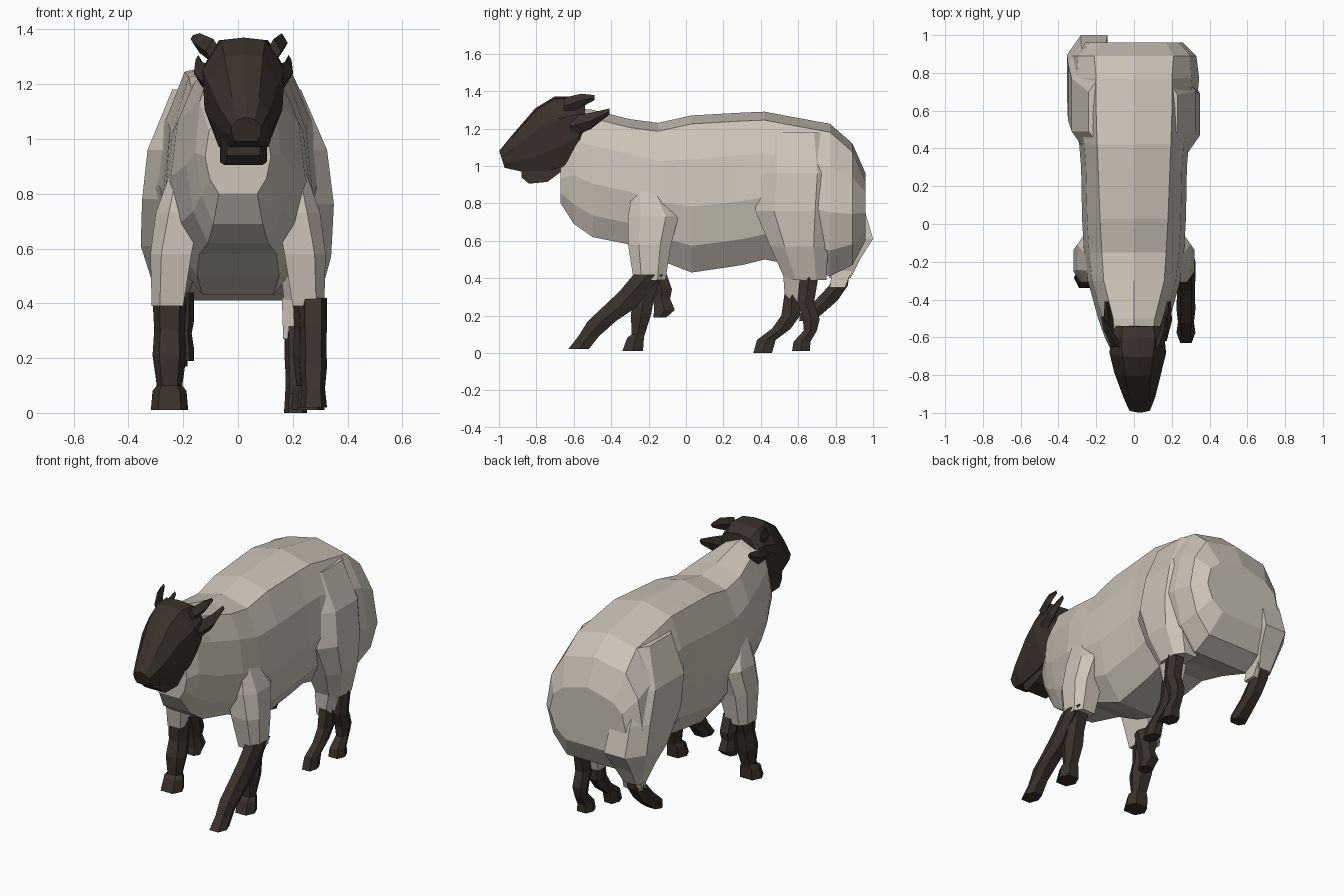
import bpy, bmesh, math
from mathutils import Vector


def material(name, rgb):
    m = bpy.data.materials.new(name)
    m.diffuse_color = (*rgb, 1)
    return m


WOOL = material("cream_wool", (0.60, 0.55, 0.475))
DARK = material("dark_brown_hide", (0.042, 0.031, 0.023))


def loft(name, rings, mat):
    """Skin a list of equal-length point rings and cap both ends."""
    bm = bmesh.new()
    loops = [[bm.verts.new(p) for p in ring] for ring in rings]
    n = len(loops[0])
    for a, b in zip(loops, loops[1:]):
        for i in range(n):
            j = (i + 1) % n
            bm.faces.new((a[i], a[j], b[j], b[i]))
    bm.faces.new(loops[0])
    bm.faces.new(loops[-1])
    bmesh.ops.recalc_face_normals(bm, faces=bm.faces[:])
    me = bpy.data.meshes.new(name)
    bm.to_mesh(me)
    bm.free()
    me.materials.append(mat)
    ob = bpy.data.objects.new(name, me)
    bpy.context.collection.objects.link(ob)
    return ob


def body_ring(y, zt, zb, wt, w, wb):
    h = zt - zb
    half = [(wt, zt - 0.045), (wt + (w - wt) * 0.72, zb + h * 0.72),
            (w, zb + h * 0.42), (w * 0.86, zb + h * 0.17), (wb, zb)]
    pts = [(0, zt)] + half + [(-x, z) for x, z in reversed(half)]
    return [Vector((x, y, z)) for x, z in pts]


def block_ring(z, y0, y1, x0, x1):
    """Horizontal rectangle with cut outer corners."""
    c = min((y1 - y0) * 0.25, abs(x1 - x0) * 0.5)
    s = math.copysign(c * 0.7, x1 - x0)
    return [Vector(p) for p in ((x0, y0, z), (x1 - s, y0, z), (x1, y0 + c, z),
                                (x1, y1 - c, z), (x1 - s, y1, z), (x0, y1, z))]


def leg(name, x, rx, path):
    """Six-sided shank through (z, y, half depth, width factor)."""
    rings = []
    for z, y, ry, k in path:
        w = rx * k
        rings.append([Vector((x + a * w, y + b * ry, z)) for a, b in
                      ((-0.6, -1), (0.6, -1), (1, 0), (0.6, 1), (-0.6, 1), (-1, 0))])
    loft(name, rings, DARK)


# Fleece body from chest to rump
loft("fleece_body", [body_ring(*r) for r in (
    (-0.67, 1.12, 0.80, 0.07, 0.12, 0.07),
    (-0.60, 1.31, 0.69, 0.10, 0.155, 0.09),
    (-0.50, 1.30, 0.62, 0.11, 0.19, 0.11),
    (-0.30, 1.25, 0.58, 0.16, 0.245, 0.14),
    (-0.15, 1.23, 0.50, 0.17, 0.265, 0.15),
    (0.03, 1.27, 0.43, 0.18, 0.275, 0.13),
    (0.30, 1.285, 0.47, 0.19, 0.28, 0.14),
    (0.42, 1.29, 0.50, 0.195, 0.29, 0.15),
    (0.58, 1.26, 0.47, 0.20, 0.325, 0.17),
    (0.77, 1.225, 0.41, 0.20, 0.345, 0.19),
    (0.89, 1.12, 0.47, 0.21, 0.33, 0.19),
    (0.96, 0.96, 0.60, 0.17, 0.26, 0.15))], WOOL)

# Woolly shoulders, both sides
for side, s in (("right", 1), ("left", -1)):
    loft(side + "_shoulder", [block_ring(z, a, b, s * p, s * q) for z, a, b, p, q in (
        (0.90, -0.28, -0.15, 0.12, 0.24),
        (0.73, -0.31, -0.04, 0.14, 0.30),
        (0.58, -0.31, -0.08, 0.17, 0.32),
        (0.39, -0.28, -0.11, 0.20, 0.315))], WOOL)

# Woolly thighs: right one upright, left one swept back
loft("right_thigh", [block_ring(*r) for r in (
    (1.18, 0.43, 0.74, 0.12, 0.23), (0.96, 0.40, 0.79, 0.15, 0.325),
    (0.76, 0.37, 0.79, 0.15, 0.35), (0.57, 0.45, 0.76, 0.15, 0.34),
    (0.39, 0.53, 0.75, 0.17, 0.29))], WOOL)
loft("left_thigh", [block_ring(*r) for r in (
    (1.18, 0.43, 0.76, -0.12, -0.24), (0.96, 0.40, 0.86, -0.15, -0.33),
    (0.78, 0.45, 0.95, -0.15, -0.35), (0.61, 0.58, 1.0, -0.14, -0.355),
    (0.50, 0.70, 0.93, -0.16, -0.32), (0.40, 0.77, 0.88, -0.19, -0.29))], WOOL)

# Wool cuffs over the hind shanks
loft("right_hind_cuff", [block_ring(0.42, 0.52, 0.66, 0.16, 0.28),
                         block_ring(0.27, 0.53, 0.62, 0.165, 0.24)], WOOL)
loft("left_hind_cuff", [block_ring(0.45, 0.78, 0.89, -0.18, -0.29),
                        block_ring(0.35, 0.77, 0.85, -0.17, -0.28)], WOOL)

# Dark shanks and hooves: (height, y, half depth, width factor)
planted = ((0.42, -0.20, 0.07, 1), (0.30, -0.22, 0.05, 0.9), (0.21, -0.24, 0.055, 1),
           (0.10, -0.255, 0.035, 0.75), (0.08, -0.27, 0.045, 1), (0.01, -0.285, 0.055, 1.1))
leg("left_front_leg", -0.25, 0.062, planted)
leg("right_front_leg_planted", 0.255, 0.055, planted)
leg("right_front_leg_forward", 0.275, 0.05, (
    (0.42, -0.20, 0.08, 1), (0.33, -0.28, 0.075, 1), (0.24, -0.36, 0.09, 0.95),
    (0.17, -0.45, 0.075, 1), (0.09, -0.52, 0.055, 0.85), (0.02, -0.575, 0.055, 1)))
leg("left_front_leg_raised", -0.205, 0.045, (
    (0.44, -0.16, 0.05, 1), (0.34, -0.13, 0.055, 1), (0.29, -0.13, 0.045, 0.8),
    (0.23, -0.115, 0.055, 1), (0.19, -0.14, 0.035, 1)))
leg("right_hind_leg_forward", 0.21, 0.042, (
    (0.34, 0.57, 0.04, 1), (0.20, 0.56, 0.05, 0.95), (0.13, 0.51, 0.05, 0.85),
    (0.07, 0.43, 0.05, 0.9), (0.0, 0.41, 0.05, 1)))
leg("right_hind_leg_back", 0.25, 0.045, (
    (0.42, 0.66, 0.05, 1), (0.27, 0.64, 0.045, 1), (0.18, 0.67, 0.045, 0.95),
    (0.12, 0.665, 0.035, 0.8), (0.06, 0.62, 0.045, 1), (0.01, 0.615, 0.048, 1.1)))
leg("left_hind_leg_raised", -0.235, 0.05, (
    (0.46, 0.85, 0.03, 1), (0.36, 0.815, 0.05, 1), (0.28, 0.75, 0.06, 0.9),
    (0.21, 0.67, 0.06, 1), (0.17, 0.64, 0.035, 1)))


# Head, turned slightly to one side
def head_ring(top, bottom, wt, w, wb, x=0.02):
    rows = [(0.0, wt), (0.3, w), (0.7, w * 0.95), (1.0, wb)]
    t, b = Vector((x, *top)), Vector((x, *bottom))
    right = [t.lerp(b, f) + Vector((h, 0, 0)) for f, h in rows]
    left = [t.lerp(b, f) - Vector((h, 0, 0)) for f, h in reversed(rows)]
    ridge = t + Vector((0, -0.004, 0.01))
    return [ridge] + right + left


loft("head", [head_ring(*r) for r in (
    ((-0.995, 1.07), (-0.97, 0.99), 0.03, 0.055, 0.04, 0.03),
    ((-0.93, 1.15), (-0.88, 0.97), 0.05, 0.085, 0.06, 0.028),
    ((-0.80, 1.30), (-0.75, 0.97), 0.07, 0.125, 0.09),
    ((-0.70, 1.36), (-0.64, 1.0), 0.08, 0.15, 0.10),
    ((-0.60, 1.36), (-0.56, 1.08), 0.09, 0.14, 0.11),
    ((-0.54, 1.32), (-0.54, 1.14), 0.08, 0.115, 0.09))], DARK)

# Lower jaw
loft("jaw", [[Vector((0.02 + sx * w, y, z)) for sx, z in ((-1, a), (1, a), (1, b), (-1, b))]
             for y, a, b, w in ((-0.88, 0.94, 1.0, 0.06), (-0.84, 0.905, 1.02, 0.07),
                                (-0.74, 0.915, 1.05, 0.085), (-0.64, 0.99, 1.08, 0.08))], DARK)


# Ears and horn stubs, pointing backward
def spike(name, base, mid, tip, size):
    rings = []
    for p, r in ((base, size), (mid, size * 0.8), (tip, size * 0.3)):
        rings.append([Vector(p) + Vector((a * r * 0.6, 0, b * r)) for a, b in
                      ((-1, 0), (0, -1), (1, 0), (0, 1))])
    loft(name, rings, DARK)


for side, s in (("right", 1), ("left", -1)):
    spike(side + "_horn", (0.02 + s * 0.11, -0.65, 1.32), (0.01 + s * 0.15, -0.56, 1.35),
          (s * 0.165, -0.49, 1.365), 0.045)
    spike(side + "_ear", (0.02 + s * 0.12, -0.62, 1.21), (0.02 + s * 0.155, -0.51, 1.24),
          (0.02 + s * 0.165, -0.41, 1.29), 0.055)
